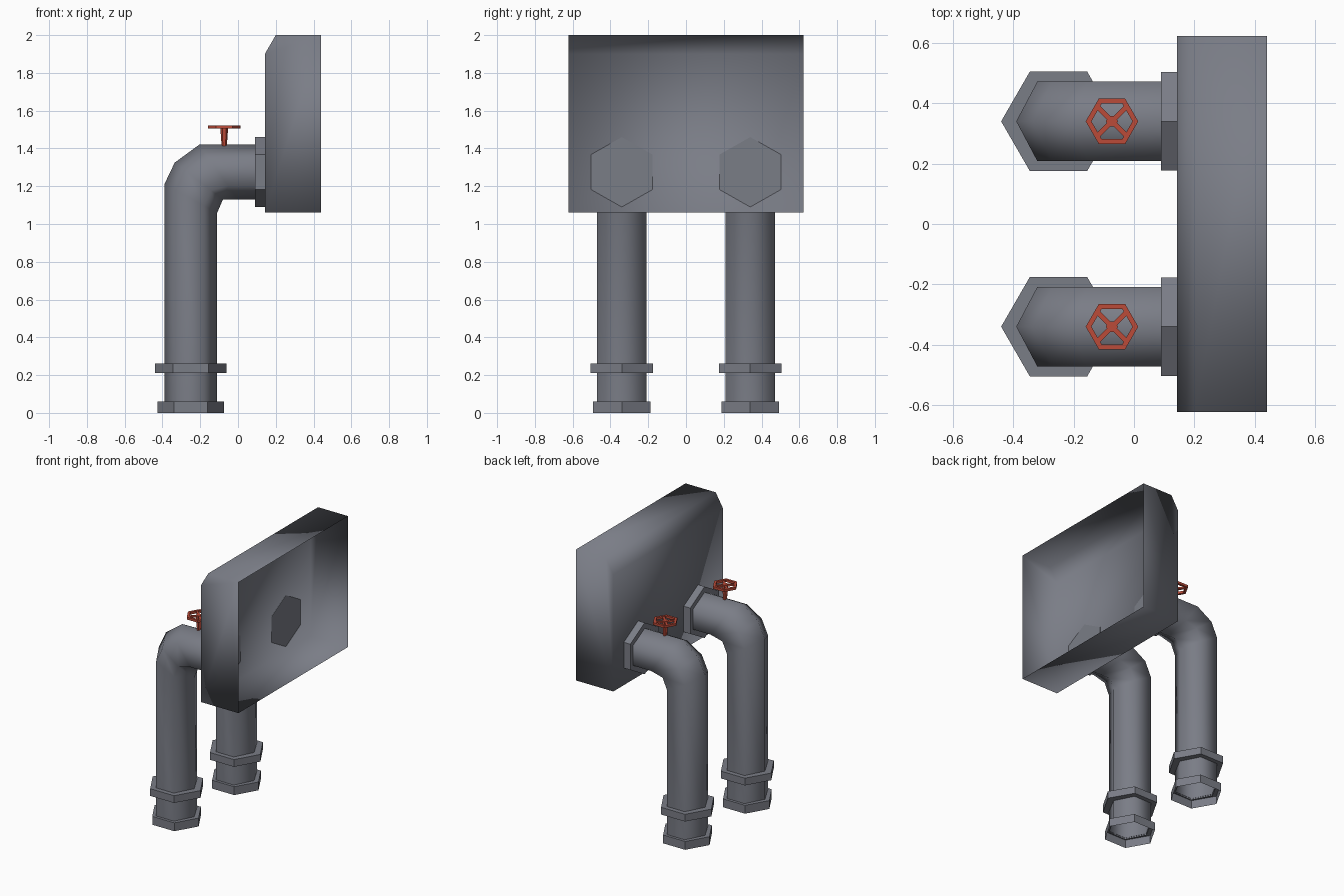
import bpy, bmesh, math
from mathutils import Vector

if "Cube" in bpy.data.objects:
    bpy.data.objects.remove(bpy.data.objects["Cube"])


def material(name, rgb):
    m = bpy.data.materials.new(name)
    m.diffuse_color = (*rgb, 1)
    m.use_nodes = True
    m.node_tree.nodes["Principled BSDF"].inputs["Base Color"].default_value = m.diffuse_color
    return m


grey = material("grey_metal", (0.195, 0.205, 0.24))
red = material("red_paint", (0.50, 0.07, 0.04))


def finish(name, bm, mat, smooth=False):
    bmesh.ops.recalc_face_normals(bm, faces=bm.faces)
    me = bpy.data.meshes.new(name)
    bm.to_mesh(me)
    bm.free()
    for p in me.polygons:
        p.use_smooth = smooth
    me.materials.append(mat)
    ob = bpy.data.objects.new(name, me)
    bpy.context.collection.objects.link(ob)
    return ob


def loft(bm, rings, cap_start=False, cap_end=False, loop=False):
    rows = [[bm.verts.new(p) for p in r] for r in rings]
    pairs = list(zip(rows, rows[1:]))
    if loop:
        pairs.append((rows[-1], rows[0]))
    n = len(rows[0])
    for a, b in pairs:
        for i in range(n):
            j = (i + 1) % n
            bm.faces.new((a[i], a[j], b[j], b[i]))
    if cap_start:
        bm.faces.new(rows[0])
    if cap_end:
        bm.faces.new(rows[-1])


def section(outer, inner, y, half):
    """Six-sided section between an outer and an inner (x, z) point."""
    pts = []
    for t, s in ((0, 0), (.25, 1), (.75, 1), (1, 0), (.75, -1), (.25, -1)):
        pts.append(Vector((outer[0] + (inner[0] - outer[0]) * t, y + s * half,
                           outer[1] + (inner[1] - outer[1]) * t)))
    return pts


def flat_hex(x, y, z, r, half=None):
    return section((x - r, z), (x + r, z), y, half or r * math.sqrt(3) / 2)


# Housing: open-backed shell with a chamfered front top edge
bm = bmesh.new()
profile = [(.44, 1.06), (.142, 1.06), (.142, 1.90), (.20, 2.0), (.44, 2.0)]
rows = [[bm.verts.new((x, y, z)) for x, z in profile] for y in (-.623, .623)]
for i in range(4):
    bm.faces.new((rows[0][i], rows[0][i + 1], rows[1][i + 1], rows[1][i]))
for r in rows:
    bm.faces.new(r)
finish("housing", bm, grey, True)

for side, y in (("left", .34), ("right", -.34)):
    # Bent hexagonal pipe
    bm = bmesh.new()
    path = [((-.39, .05), (-.11, .05)), ((-.39, 1.21), (-.11, 1.06)),
            ((-.335, 1.325), (-.08, 1.13)), ((-.205, 1.42), (0, 1.13)),
            ((.10, 1.42), (.10, 1.13))]
    loft(bm, [section(o, i, y, .132) for o, i in path])
    finish("pipe_" + side, bm, grey, True)

    # Foot collar, open underneath
    bm = bmesh.new()
    loft(bm, [flat_hex(-.25, y, 0, .175), flat_hex(-.25, y, .06, .175),
              flat_hex(-.25, y, .06, .138, .13)])
    finish("foot_collar_" + side, bm, grey)

    # Upper collar
    bm = bmesh.new()
    loft(bm, [flat_hex(-.25, y, .21, .19), flat_hex(-.25, y, .262, .19)], True, True)
    finish("pipe_collar_" + side, bm, grey)

    # Flange against the housing
    bm = bmesh.new()
    loft(bm, [section((x, 1.46), (x, 1.09), y, .163) for x in (.09, .143)], True, True)
    finish("wall_flange_" + side, bm, grey)

    # Valve stem and hub
    cx = -.073
    bm = bmesh.new()
    loft(bm, [flat_hex(cx, y, 1.40, .013), flat_hex(cx, y, 1.50, .02),
              flat_hex(cx, y, 1.522, .02)], True, True)
    finish("valve_stem_" + side, bm, red)

    # Valve wheel rim
    bm = bmesh.new()
    loft(bm, [flat_hex(cx, y, z, r) for r, z in
              ((.087, 1.522), (.068, 1.522), (.068, 1.505), (.087, 1.505))], loop=True)
    finish("valve_wheel_" + side, bm, red)

    # Four diagonal spokes
    bm = bmesh.new()
    for k in range(4):
        a = math.radians(45 + 90 * k)
        d = Vector((math.cos(a), math.sin(a), 0))
        n = Vector((-d.y, d.x, 0)) * .008
        up = Vector((0, 0, .006))
        c = Vector((cx, y, 1.513))
        loft(bm, [[c + d * r + n + up, c + d * r - n + up,
                   c + d * r - n - up, c + d * r + n - up] for r in (.01, .069)],
             True, True)
    finish("valve_spokes_" + side, bm, red)
